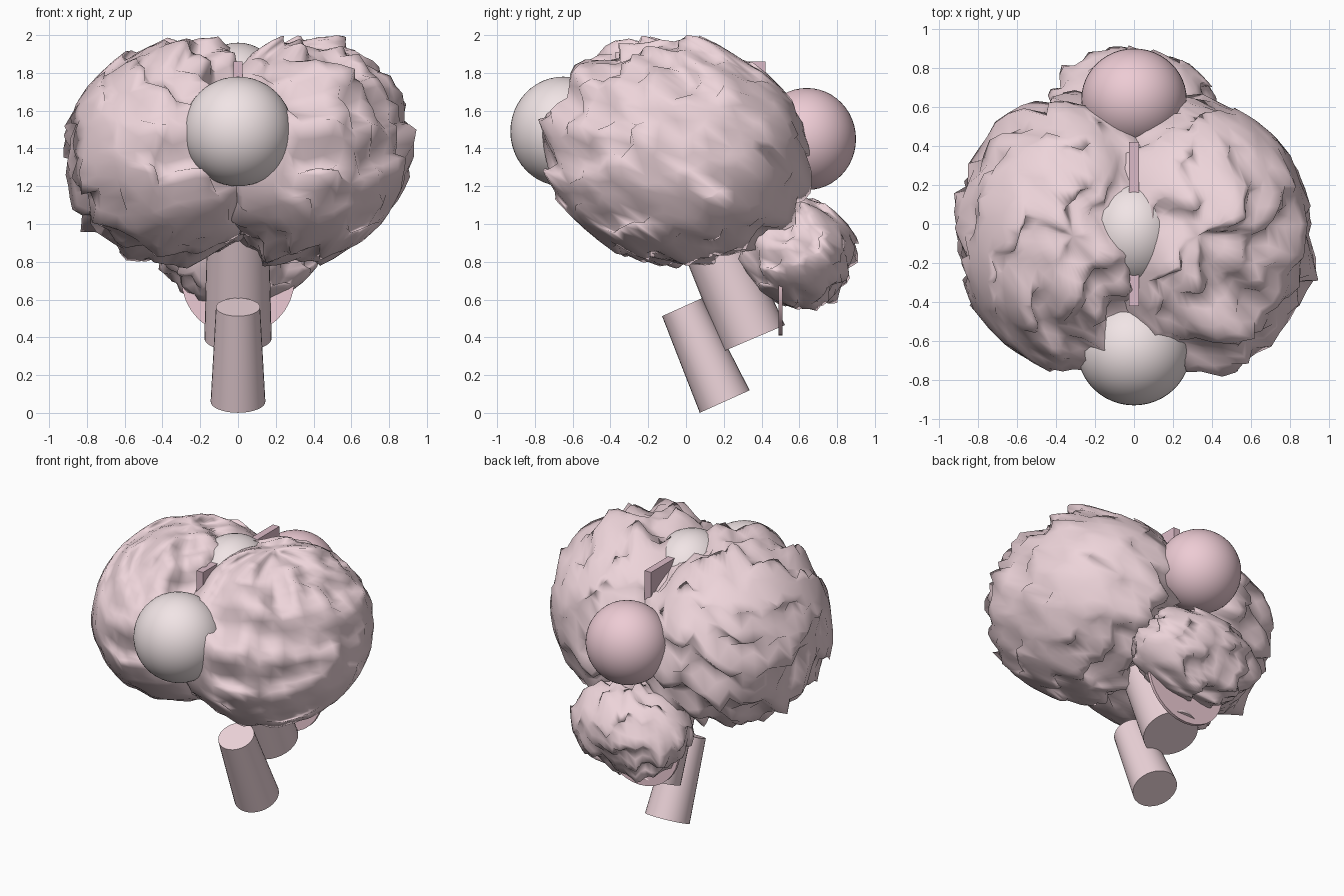
import bpy, bmesh, math
from mathutils import Vector, Matrix, noise

if "Cube" in bpy.data.objects:
    bpy.data.objects.remove(bpy.data.objects["Cube"])


def material(name, rgb):
    m = bpy.data.materials.new(name)
    m.diffuse_color = (*rgb, 1)
    m.use_nodes = True
    m.node_tree.nodes["Principled BSDF"].inputs["Base Color"].default_value = m.diffuse_color
    return m


PALE = material("pale", (0.88, 0.78, 0.79))
PINK = material("pink", (0.85, 0.60, 0.66))
FLESH = material("flesh", (0.85, 0.66, 0.70))
ROSE = material("rose", (0.72, 0.50, 0.58))


def finish(name, bm, mat, angle=40):
    me = bpy.data.meshes.new(name)
    bm.to_mesh(me)
    bm.free()
    ob = bpy.data.objects.new(name, me)
    bpy.context.collection.objects.link(ob)
    me.materials.append(mat)
    bpy.context.view_layer.objects.active = ob
    bpy.ops.object.select_all(action='DESELECT')
    ob.select_set(True)
    bpy.ops.object.shade_smooth_by_angle(angle=math.radians(angle))
    return ob


def ellipsoid(name, centre, radii, mat, fold=0.0, freq=7.0, segs=48, rings=24):
    """Ellipsoid, optionally wrinkled by noise pushed along one slanted direction."""
    bm = bmesh.new()
    bmesh.ops.create_uvsphere(bm, u_segments=segs, v_segments=rings, radius=1)
    push = Vector((1, -1, 1)) * fold
    for v in bm.verts:
        p = Vector(a * r for a, r in zip(v.co, radii)) + Vector(centre)
        n = noise.noise(p * freq) + 0.3 * noise.noise(p * freq * 2)
        v.co = p + push * n
    return finish(name, bm, mat, 180 if fold else 40)


def rod(name, bottom, top, r_bottom, r_top, mat):
    """Tapered cylinder between two points."""
    a, b = Vector(bottom), Vector(top)
    rot = (b - a).to_track_quat('Z', 'Y').to_matrix().to_4x4()
    bm = bmesh.new()
    bmesh.ops.create_cone(bm, cap_ends=True, segments=32, radius1=r_bottom, radius2=r_top,
                          depth=(b - a).length,
                          matrix=Matrix.Translation((a + b) / 2) @ rot)
    return finish(name, bm, mat)


# Folded halves of the cerebrum
for side, label in ((-1, "left"), (1, "right")):
    ellipsoid(label + "_hemisphere", (side * 0.32, -0.055, 1.385), (0.59, 0.69, 0.575),
              FLESH, fold=0.09, freq=7, segs=48, rings=32)

# Folded cerebellum at the lower back
ellipsoid("cerebellum", (0, 0.59, 0.85), (0.42, 0.31, 0.28), FLESH, fold=0.065, freq=10)

# Smooth lobes along the middle
ellipsoid("frontal_lobe", (0, -0.65, 1.49), (0.29, 0.28, 0.29), PALE)
ellipsoid("crown_lobe", (0, -0.05, 1.68), (0.25, 0.28, 0.28), PALE)
ellipsoid("rear_lobe", (0, 0.64, 1.45), (0.27, 0.26, 0.27), PINK)

# Thin dividing wall between the halves
bm = bmesh.new()
bmesh.ops.create_cube(bm, size=1, matrix=Matrix.Translation((0, 0, 1.62))
                      @ Matrix.Diagonal((0.05, 0.84, 0.48, 1)))
finish("dividing_wall", bm, ROSE)

# Two-part brain stem
rod("upper_stem", (0, 0.36, 0.395), (0, 0.05, 1.12), 0.178, 0.16, FLESH)
rod("lower_stem", (0, 0.205, 0.06), (0, -0.02, 0.56), 0.145, 0.117, FLESH)

# Thin disc under the cerebellum
rod("lower_disc", (0, 0.51, 0.71), (0, 0.49, 0.71), 0.30, 0.30, PINK)
